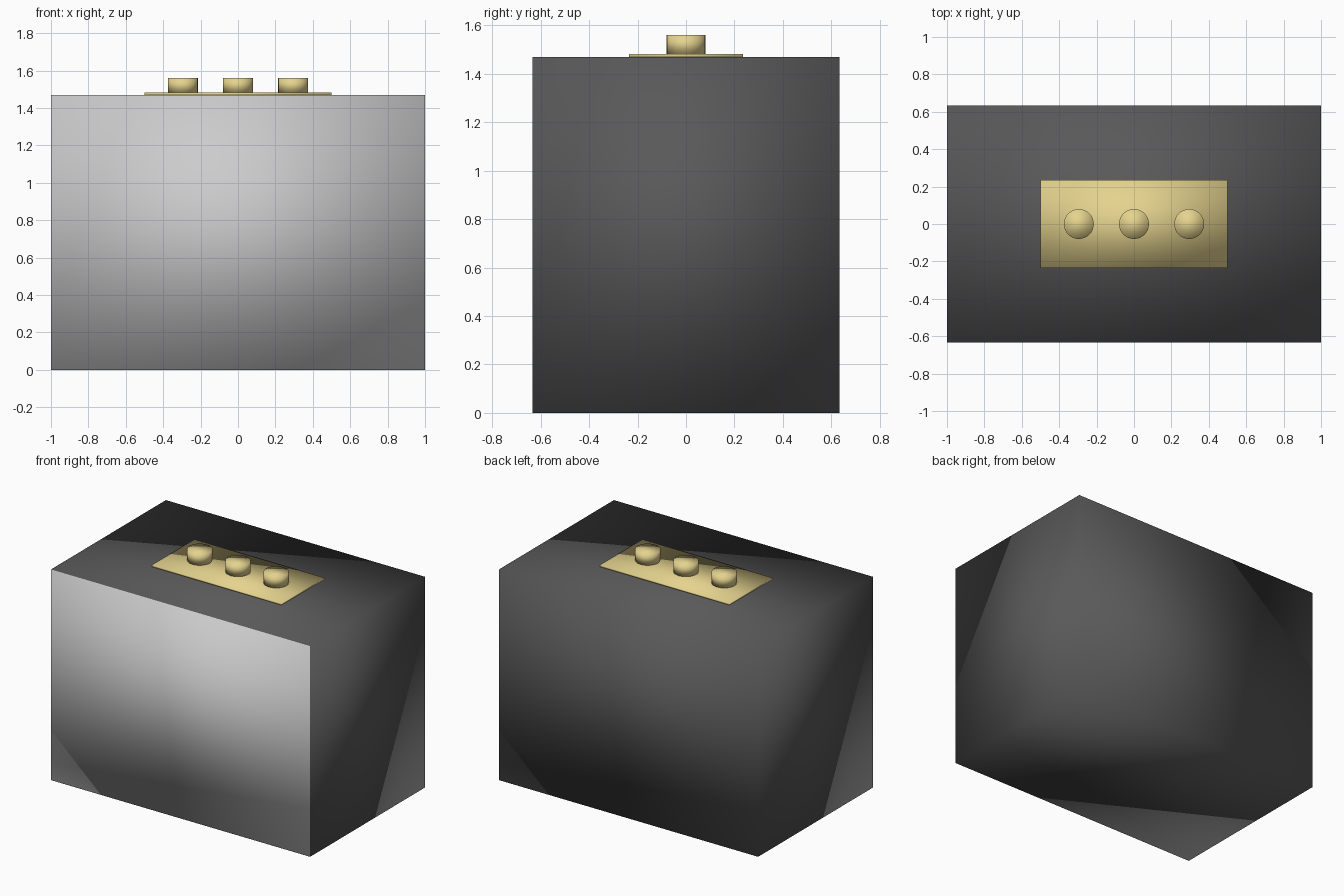
import bpy

cube = bpy.data.objects.get("Cube")
if cube:
    bpy.data.objects.remove(cube, do_unlink=True)


def material(name, r, g, b):
    mat = bpy.data.materials.new(name)
    mat.use_nodes = True
    mat.diffuse_color = (r, g, b, 1)
    mat.node_tree.nodes["Principled BSDF"].inputs["Base Color"].default_value = (r, g, b, 1)
    return mat


def finish(obj, name, *mats):
    """Name, colour and fully smooth-shade a part, rounding the look of its corners."""
    obj.name = obj.data.name = name
    for mat in mats:
        obj.data.materials.append(mat)
    for poly in obj.data.polygons:
        poly.use_smooth = True
    return obj


def box(name, size_x, size_y, bottom, top, *mats):
    bpy.ops.mesh.primitive_cube_add(size=1, location=(0, 0, (bottom + top) / 2))
    obj = bpy.context.object
    for v in obj.data.vertices:
        v.co.x *= size_x
        v.co.y *= size_y
        v.co.z *= top - bottom
    return finish(obj, name, *mats)


dark = material("dark grey", 0.1, 0.1, 0.1)
light = material("light grey", 0.6, 0.6, 0.6)
gold = material("pale gold", 0.78, 0.65, 0.27)

BODY_TOP = 1.47
PLATE_TOP = 1.482
KNOB_TOP = 1.56

# Cabinet body with a light front panel
body = box("cabinet_body", 2, 1.266, 0, BODY_TOP, dark, light)
for poly in body.data.polygons:
    poly.material_index = 1 if poly.normal.y < -0.9 else 0

# Control plate on the top
box("control_plate", 1, 0.47, BODY_TOP, PLATE_TOP, gold)

# Row of three knobs
for side, x in (("right", -0.295), ("middle", 0), ("left", 0.295)):
    bpy.ops.mesh.primitive_cylinder_add(
        vertices=32, radius=0.08, depth=KNOB_TOP - PLATE_TOP,
        location=(x, 0, (KNOB_TOP + PLATE_TOP) / 2))
    finish(bpy.context.object, side + "_knob", gold)
